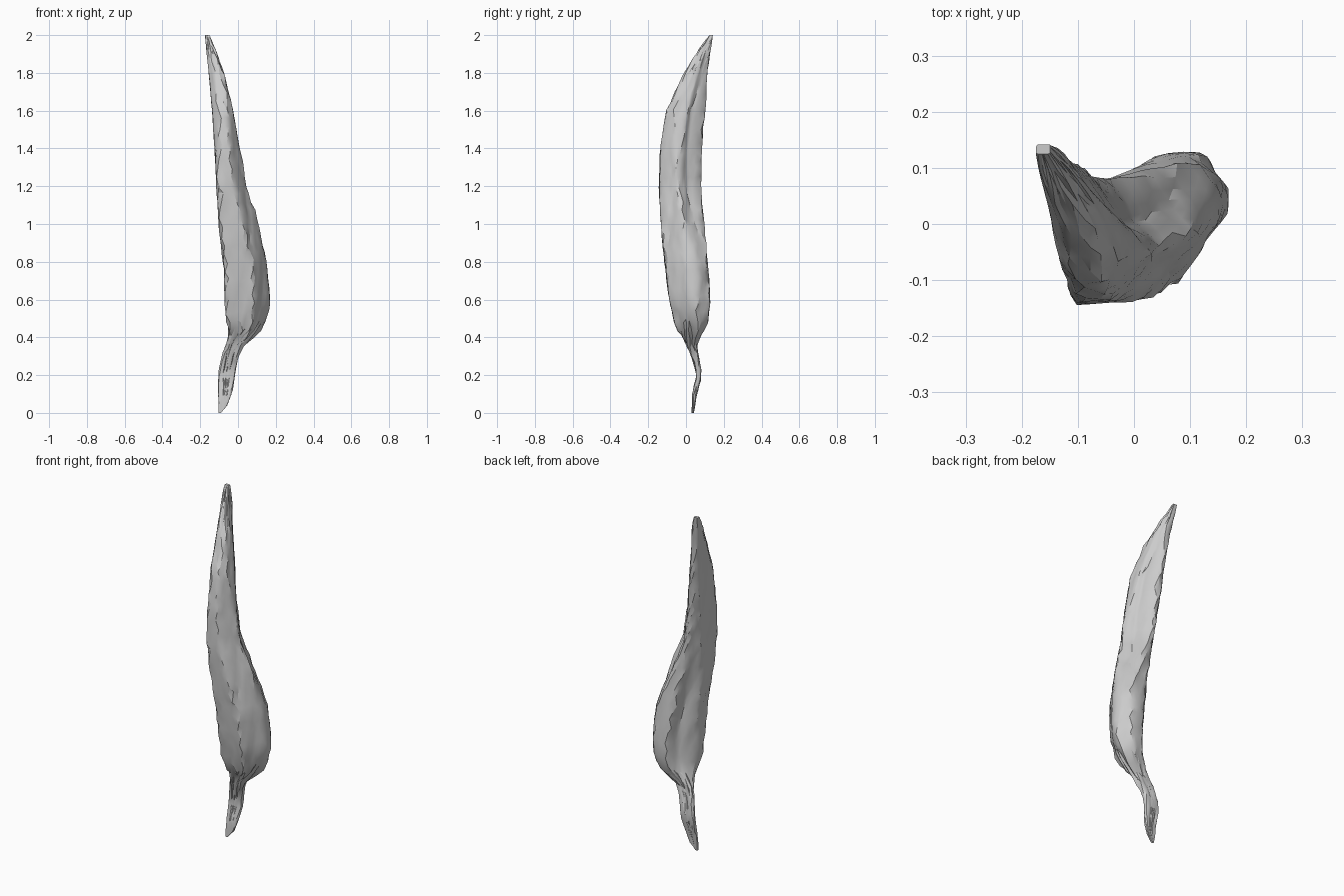
import bpy, bmesh, math, random

if "Cube" in bpy.data.objects:
    bpy.data.objects.remove(bpy.data.objects["Cube"])

random.seed(4)
SEG, RINGS = 28, 46
A = math.radians(35)

# Pod outline by height: z, then low/high limits along x, y and two diagonals
PROFILE = [
    (0.00, -.102, -.078, .030, .042, -.070, -.040, .080, .106),
    (0.10, -.105, -.030, .032, .056, -.060, .010, .050, .120),
    (0.20, -.105, -.016, .058, .085, -.048, .030, .050, .130),
    (0.30, -.090, .002, .030, .066, -.045, .035, .015, .105),
    (0.37, -.058, .035, .000, .056, -.040, .060, -.020, .070),
    (0.43, -.050, .130, -.040, .092, -.055, .130, -.065, .045),
    (0.50, -.065, .160, -.068, .122, -.085, .165, -.105, .040),
    (0.60, -.070, .172, -.090, .130, -.105, .180, -.125, .045),
    (0.80, -.080, .152, -.115, .120, -.120, .160, -.125, .060),
    (1.00, -.105, .113, -.135, .100, -.150, .090, -.100, .085),
    (1.20, -.115, .055, -.145, .085, -.165, .015, -.065, .108),
    (1.40, -.125, .010, -.137, .085, -.162, -.005, -.045, .130),
    (1.60, -.137, -.026, -.105, .106, -.145, -.015, -.015, .158),
    (1.80, -.155, -.075, -.010, .112, -.110, -.028, .060, .182),
    (2.00, -.175, -.150, .125, .142, -.075, -.030, .190, .222),
]
DIRS = [(1, 0), (0, 1), (math.cos(A), math.sin(A)), (-math.cos(A), math.sin(A))]


def limits(z):
    for a, b in zip(PROFILE, PROFILE[1:]):
        if z <= b[0] + 1e-9:
            t = (z - a[0]) / (b[0] - a[0])
            return [p + (q - p) * t for p, q in zip(a[1:], b[1:])]


def bump(value, centre, width):
    return math.exp(-((value - centre) / width) ** 2)


def section_point(z, th):
    """Point on the pod skin at a height and an angle round its middle."""
    L = limits(z)
    cx, cy = (L[0] + L[1]) / 2, (L[2] + L[3]) / 2
    c, s = math.cos(th), math.sin(th)
    r = 1.0
    for i, (dx, dy) in enumerate(DIRS):
        k, m = c * dx + s * dy, cx * dx + cy * dy
        if k > 1e-6:
            r = min(r, max(L[2 * i + 1] - m, .006) / k)
        elif k < -1e-6:
            r = min(r, max(m - L[2 * i], .006) / -k)
    body = min(1, max(0, (z - .4) / .12)) * min(1, max(0, (1.95 - z) / .2))
    deg = math.degrees(th) % 360
    # long hollow on the back, turning with the twist of the pod
    r *= 1 - body * (.30 * bump(deg, 135, 32) * bump(z, .75, .4)
                     + .22 * bump(deg, 45, 28) * bump(z, 1.45, .4))
    # slanting wrinkles
    r *= 1 - .05 * body * max(0, math.sin(5 * th - 13 * z)) ** 3
    r *= 1 + body * random.uniform(-.025, .012)
    return cx + r * c, cy + r * s


# Withered pod with its flat stem and pointed tip
bm = bmesh.new()
rings = []
for j in range(RINGS):
    z = 2 * j / (RINGS - 1)
    ring = []
    for i in range(SEG):
        th = 2 * math.pi * (i + .5 * (j % 2)) / SEG
        x, y = section_point(z, th)
        zz = z + (random.uniform(-.012, .012) if 0 < j < RINGS - 1 else 0)
        # ragged slant on the cut end of the stem
        if z < .09:
            zz = max(zz, min(.05, (x + .09) * 1.2))
        ring.append(bm.verts.new((x, y, zz)))
    rings.append(ring)
for j, (lo, hi) in enumerate(zip(rings, rings[1:])):
    for i in range(SEG):
        n = (i + 1) % SEG
        a, b, c, d = lo[i], lo[n], hi[n], hi[i]
        tris = ((a, b, d), (b, c, d)) if j % 2 == 0 else ((a, b, c), (a, c, d))
        for tri in tris:
            bm.faces.new(tri)
bm.faces.new(rings[0][::-1])
bm.faces.new(rings[-1])
bmesh.ops.recalc_face_normals(bm, faces=bm.faces)

mesh = bpy.data.meshes.new("pod")
bm.to_mesh(mesh)
bm.free()
pod = bpy.data.objects.new("pod", mesh)
bpy.context.collection.objects.link(pod)

grey = bpy.data.materials.new("pale grey")
grey.diffuse_color = (.6, .6, .6, 1)
grey.use_nodes = True
grey.node_tree.nodes["Principled BSDF"].inputs["Base Color"].default_value = grey.diffuse_color
mesh.materials.append(grey)

# Soft skin with only the folds kept sharp
bpy.context.view_layer.objects.active = pod
pod.select_set(True)
bpy.ops.object.shade_smooth_by_angle(angle=math.radians(25))
